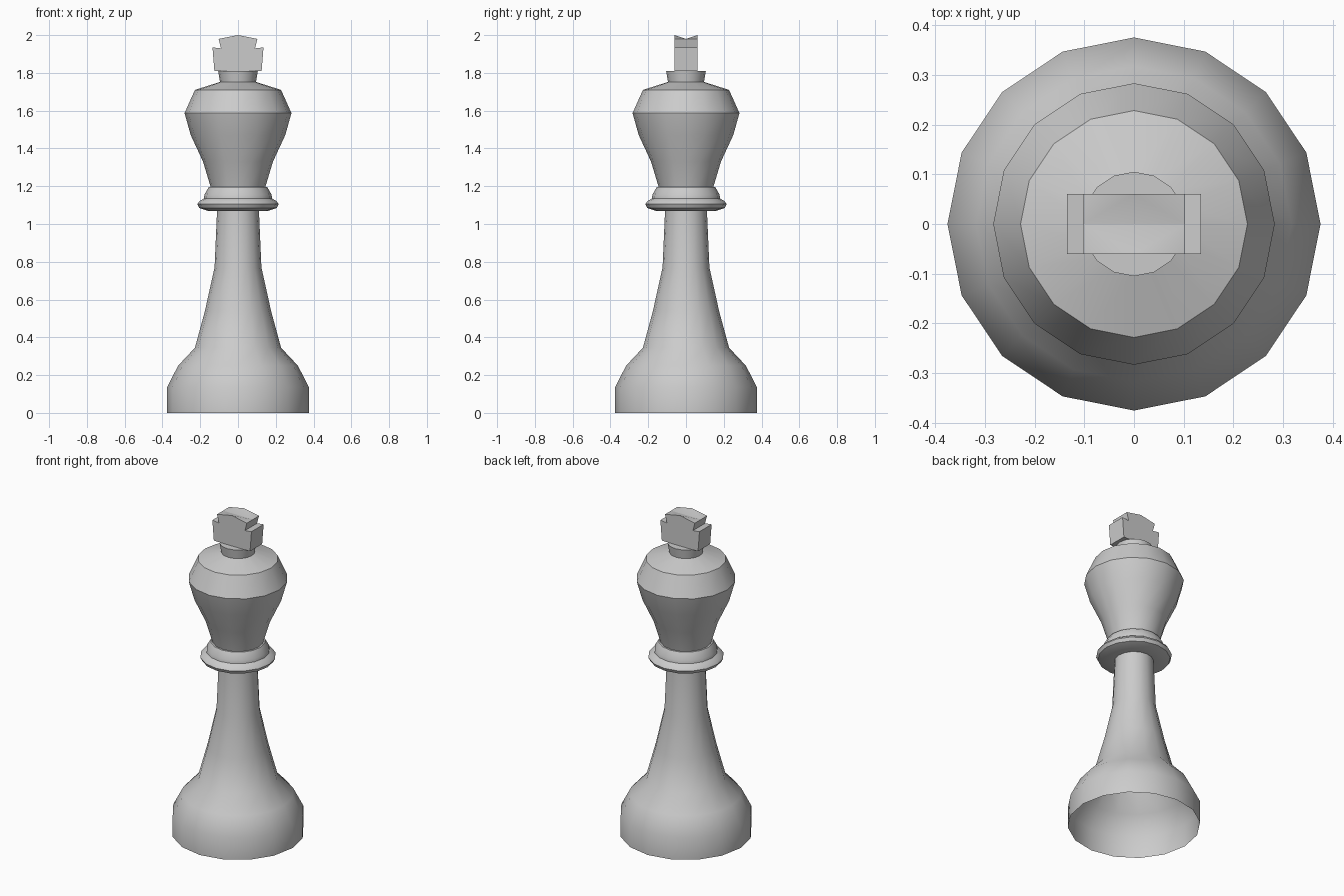
import bpy, bmesh, math

cube = bpy.data.objects.get("Cube")
if cube:
    bpy.data.objects.remove(cube, do_unlink=True)

SIDES = 16
grey = bpy.data.materials.new("light_grey")
grey.use_nodes = True
grey.diffuse_color = (0.6, 0.6, 0.6, 1)
grey.node_tree.nodes["Principled BSDF"].inputs["Base Color"].default_value = (0.6, 0.6, 0.6, 1)


def finish(name, bm):
    mesh = bpy.data.meshes.new(name)
    bm.to_mesh(mesh)
    bm.free()
    mesh.materials.append(grey)
    obj = bpy.data.objects.new(name, mesh)
    bpy.context.collection.objects.link(obj)
    bpy.ops.object.select_all(action='DESELECT')
    obj.select_set(True)
    bpy.context.view_layer.objects.active = obj
    bpy.ops.object.shade_smooth_by_angle(angle=math.radians(30))


def turned(name, profile, cap_top=False):
    """Turn a (radius, height) profile, listed bottom to top, about z."""
    bm = bmesh.new()
    rings = []
    for r, z in profile:
        angles = [2 * math.pi * i / SIDES for i in range(SIDES)]
        rings.append([bm.verts.new((r * math.cos(a), r * math.sin(a), z)) for a in angles])
    for low, high in zip(rings, rings[1:]):
        for i in range(SIDES):
            j = (i + 1) % SIDES
            bm.faces.new((low[i], low[j], high[j], high[i]))
    if cap_top:
        bm.faces.new(rings[-1])
    finish(name, bm)


# Hollow foot and stem
turned("foot_and_stem", [(0.375, 0), (0.375, 0.137), (0.317, 0.25), (0.228, 0.345),
                         (0.175, 0.54), (0.124, 0.77), (0.111, 1.07)])
# Collar ring and its upper step
turned("collar", [(0.108, 1.07), (0.16, 1.07), (0.205, 1.085), (0.215, 1.105),
                  (0.205, 1.12), (0.18, 1.135), (0.178, 1.155), (0.155, 1.195), (0.14, 1.195)])
# Flared head with sloping shoulder
turned("head", [(0.143, 1.19), (0.185, 1.33), (0.25, 1.47), (0.283, 1.587),
                (0.228, 1.71), (0.095, 1.752)])
# Neck under the crown
turned("neck", [(0.095, 1.75), (0.105, 1.81)], cap_top=True)

# Crown: stepped outline, with a shallow valley along the top
bm = bmesh.new()
half = [(0.125, 1.81), (0.135, 1.935), (0.09, 1.93), (0.103, 1.98)]
outline = half + [(0, 2.0)] + [(-x, z) for x, z in reversed(half)]
front, back = ([bm.verts.new((x, y, z)) for x, z in outline] for y in (-0.06, 0.06))
bm.faces.new(front)
bm.faces.new(list(reversed(back)))
n, top = len(outline), len(half)
for i in range(n):
    j = (i + 1) % n
    if top not in (i, j):
        bm.faces.new((front[j], front[i], back[i], back[j]))
right, left = (bm.verts.new((s * 0.103, 0, 1.98)) for s in (1, -1))
for row in (front, back):
    bm.faces.new((right, row[top], left))
    bm.faces.new((right, row[top - 1], row[top]))
    bm.faces.new((left, row[top], row[top + 1]))
bmesh.ops.recalc_face_normals(bm, faces=bm.faces)
for face in bm.faces:
    face.smooth = False
finish("crown", bm)
